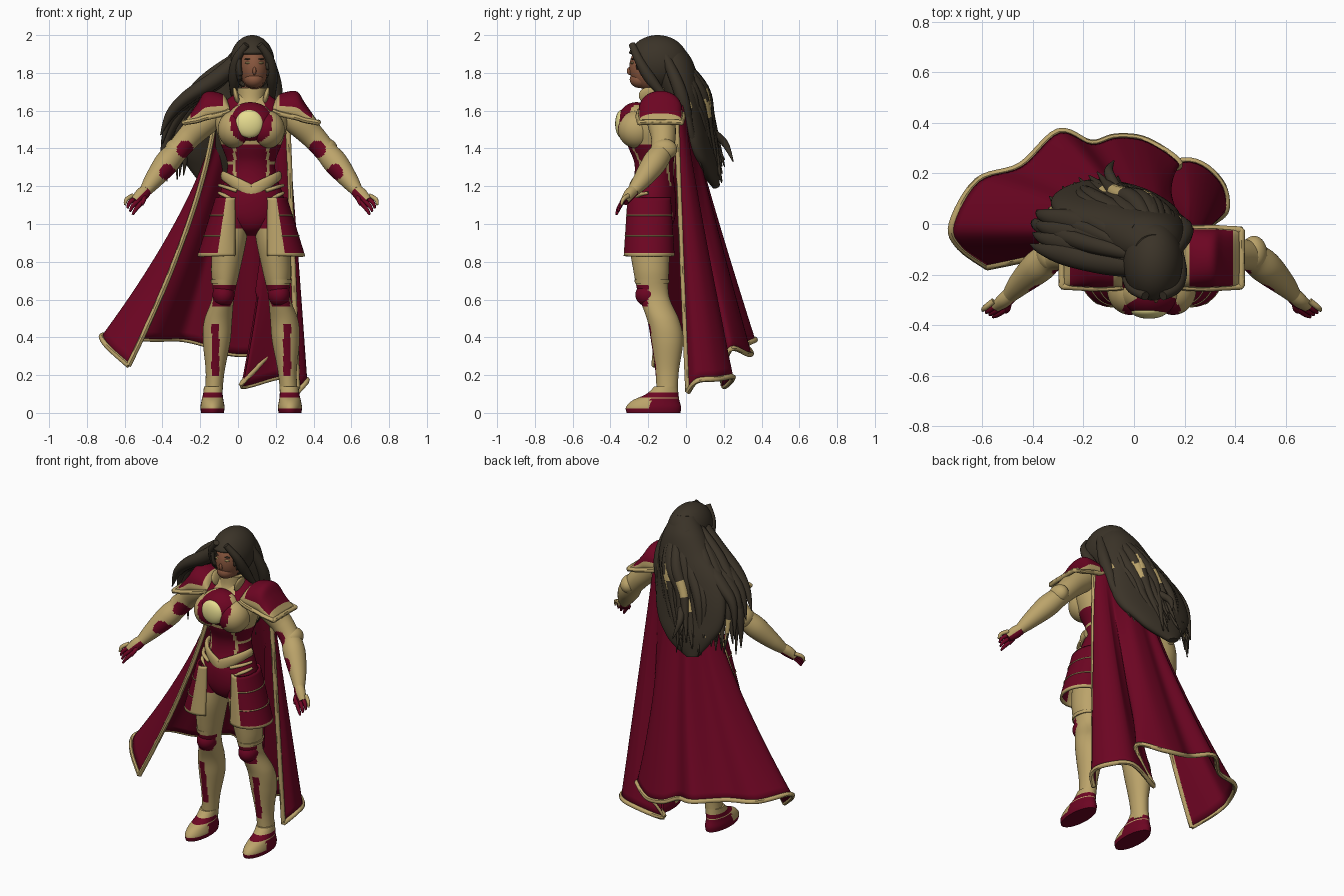
import bpy, bmesh, math, random
from mathutils import Vector, Matrix

random.seed(4)
if "Cube" in bpy.data.objects:
    bpy.data.objects.remove(bpy.data.objects["Cube"])

MID = 0.07                        # centre line of the body
X, Y, Z = Vector((1, 0, 0)), Vector((0, 1, 0)), Vector((0, 0, 1))
GOLD, RED, HAIR, SKIN, GLOW = range(5)
MATS = []
for label, rgb in [("pale gold", (.5, .37, .145)), ("crimson", (.15, .0015, .016)),
                   ("dark brown hair", (.043, .033, .021)), ("skin", (.25, .095, .048)),
                   ("chest light", (.8, .72, .28))]:
    m = bpy.data.materials.new(label)
    m.use_nodes = True
    m.diffuse_color = (*rgb, 1)
    m.node_tree.nodes["Principled BSDF"].inputs["Base Color"].default_value = (*rgb, 1)
    MATS.append(m)


def finish(bm, name, rule, thick=0):
    """Turn a bmesh into an object; rule is a colour or a function of (side distance, y, z)."""
    bmesh.ops.recalc_face_normals(bm, faces=bm.faces)
    for f in bm.faces:
        c = f.calc_center_median()
        f.material_index = rule(abs(c.x - MID), c.y, c.z) if callable(rule) else rule
    me = bpy.data.meshes.new(name)
    bm.to_mesh(me)
    bm.free()
    ob = bpy.data.objects.new(name, me)
    bpy.context.collection.objects.link(ob)
    for m in MATS:
        me.materials.append(m)
    if thick:
        mod = ob.modifiers.new("thickness", 'SOLIDIFY')
        mod.thickness, mod.offset = thick, -1
    return ob


def spline(pts, sub):
    P, out = [pts[0], *pts, pts[-1]], []
    for a, b, c, d in zip(P, P[1:], P[2:], P[3:]):
        for k in range(sub):
            t = k / sub
            out.append([.5 * (2*q + (r-p)*t + (2*p - 5*q + 4*r - s)*t*t + (3*q - p - 3*r + s)*t**3)
                        for p, q, r, s in zip(a, b, c, d)])
    return out + [list(pts[-1])]


def skin_rows(bm, rows, closed):
    vs = [[bm.verts.new(p) for p in row] for row in rows]
    n = len(rows[0])
    for a, b in zip(vs, vs[1:]):
        for j in range(n if closed else n - 1):
            bm.faces.new((a[j], a[(j+1) % n], b[(j+1) % n], b[j]))
    if closed:
        bm.faces.new(vs[0])
        bm.faces.new(vs[-1])


def sheet(name, rows, thick, edge=None):
    """Crimson sheet; edge(row, column) picks the faces of its gold border."""
    bm = bmesh.new()
    skin_rows(bm, rows, False)
    ob = finish(bm, name, RED, thick)
    for f in ob.data.polygons:
        if edge and edge(*divmod(f.index, len(rows[0]) - 1)):
            f.material_index = GOLD


def tube(name, pts, rule, ref=Y, n=24, sub=6):
    """Smooth tube through (x, y, z, radius, [radius]); ref None keeps the rings level."""
    path = spline([(*p, p[3]) if len(p) == 4 else p for p in pts], sub)
    rows = []
    for i, p in enumerate(path):
        t = Vector(path[min(i+1, len(path)-1)][:3]) - Vector(path[max(i-1, 0)][:3])
        u, v = X, Y
        if ref:
            u = t.cross(ref).normalized()
            v = u.cross(t).normalized()
        angles = [2 * math.pi * k / n for k in range(n)]
        rows.append([Vector(p[:3]) + u*p[3]*math.cos(a) + v*p[4]*math.sin(a) for a in angles])
    bm = bmesh.new()
    skin_rows(bm, rows, True)
    return finish(bm, name, rule)


def blob(name, loc, radii, rule, tilt=0, cut=None, thick=0):
    bm = bmesh.new()
    bmesh.ops.create_uvsphere(bm, u_segments=48, v_segments=36, radius=1)
    if cut:
        gone = [f for f in bm.faces if cut(*f.calc_center_median())]
        bmesh.ops.delete(bm, geom=gone, context='FACES')
    bm.transform(Matrix.Translation(loc) @ Matrix.Rotation(tilt, 4, 'Y') @ Matrix.Diagonal((*radii, 1)))
    return finish(bm, name, rule, thick)


# torso with painted armour panels
def torso_rule(d, y, z):
    if z > 1.57:
        return RED if .07 < d < .15 and y < -.12 else GOLD
    if z > 1.42:
        return GOLD
    return GOLD if z > 1.2 and (.08 < d < .096 or (d > .09 and 1.31 < z < 1.33)) else RED

tube("torso", [(MID, -.14, 1.7, .07, .06), (MID, -.145, 1.64, .15, .09), (MID, -.16, 1.58, .19, .135),
               (MID, -.18, 1.5, .185, .14), (MID, -.18, 1.42, .16, .13), (MID, -.17, 1.33, .128, .105),
               (MID, -.17, 1.25, .135, .105), (MID, -.18, 1.15, .17, .125), (MID, -.18, 1.05, .185, .125),
               (MID, -.18, .98, .12, .1), (MID, -.18, .94, .04, .05)], torso_rule, None, 80, 10)
tube("collar", [(MID, -.15, 1.61, .1, .1), (MID, -.15, 1.66, .075, .08),
                (MID + .005, -.15, 1.72, .08, .075)], GOLD, None)
belt = []
for k in range(13):
    a = math.pi * (1 + k / 12)
    belt.append((MID + .148 * math.cos(a), -.175 + .115 * math.sin(a),
                 1.17 + .085 * abs(math.cos(a)), .014, .038 - .012 * abs(math.cos(a))))
tube("belt", belt, GOLD, Z, 16, 3)
chest_rule = lambda d, y, z: RED if math.hypot(d, z - 1.535) < .112 else GOLD
blob("chest_plate", (MID - .005, -.262, 1.535), (.13, .103, .11), chest_rule)
blob("chest_light", (MID - .01, -.341, 1.53), (.074, .034, .074), GLOW)

# head and face
blob("head", (.085, -.2, 1.83), (.076, .1, .12), SKIN)
blob("jaw", (.085, -.24, 1.765), (.052, .058, .046), SKIN)
blob("nose", (.087, -.295, 1.81), (.01, .018, .022), SKIN)
tube("neck", [(.07, -.14, 1.64, .055), (.075, -.16, 1.78, .055)], SKIN, None)
for s in (1, -1):
    blob("eye", (.087 + s * .031, -.285, 1.853), (.019, .009, .006), GOLD)
    blob("eyebrow", (.087 + s * .032, -.281, 1.873), (.02, .009, .004), HAIR)

# limbs and side armour, built once per side
def arm_rule(d, y, z):
    upper = math.hypot(d - .35, z - 1.395) < .045 and y < -.13
    return RED if upper or math.hypot(d - .445, z - 1.275) < .042 and y < -.18 else GOLD

def leg_rule(d, y, z):
    if .2 < z < .47 and abs(d - .19) < .02 and y < -.1:
        return RED
    return RED if (.56 < z < .68 and y < -.2) or (z > .97 and d < .1) else GOLD

def foot_rule(d, y, z):
    return RED if z < .022 or (y > -.19 and z < .075) or (.085 < z < .11) else GOLD

for s, side in ((1, "left"), (-1, "right")):
    at = lambda pts: [(MID + s * p[0], *p[1:]) for p in pts]
    tube(side + "_arm", at([(.17, -.13, 1.6, .07), (.25, -.13, 1.54, .075), (.33, -.12, 1.46, .065),
                            (.395, -.13, 1.385, .06), (.45, -.17, 1.32, .065), (.52, -.235, 1.23, .048),
                            (.56, -.28, 1.175, .032)]), arm_rule, Y, 48, 12)
    blob(side + "_elbow_guard", (MID + s * .405, -.115, 1.395), (.052, .068, .056), GOLD)
    tube(side + "_palm", at([(.55, -.27, 1.185, .03), (.58, -.3, 1.155, .036, .03),
                             (.615, -.325, 1.12, .026, .022)]),
         lambda d, y, z: GOLD if d + z > 1.736 else RED)
    for k in range(4):
        o = (k - 1.5) * .017
        tube(side + "_finger", at([(.6 + o, -.32 + o * .6, 1.135 + o * .6, .012),
                                   (.635 + o, -.345 + o * .5, 1.105 + o, .011),
                                   (.648 + o * .8, -.355 + o * .5, 1.075 + o, .006)]),
             GOLD if k == 3 else RED, Y, 10, 4)
    tube(side + "_thumb", at([(.565, -.3, 1.155, .014), (.57, -.335, 1.125, .012),
                              (.578, -.35, 1.1, .006)]), RED, Y, 10, 4)
    blob(side + "_breast", (MID + s * .085, -.258, 1.5), (.092, .102, .1), chest_rule)
    blob(side + "_collar_point", (MID + s * .08, -.2, 1.68), (.014, .05, .045), GOLD, s * .25)
    # shoulder pad: angular crest swept over the shoulder, flaring to a gold rim
    rows = []
    for i, (d, z) in enumerate(spline([(.115, 1.63), (.14, 1.68), (.19, 1.7), (.245, 1.7),
                                       (.285, 1.64), (.355, 1.54)], 4)):
        base, row = 1.6 - .065 * i / 20, []
        for j in range(25):
            a = math.pi * j / 24
            row.append((MID + s * d, -.135 - (.112 + .006 * math.sin(i / 6)) * math.cos(a),
                        base + (z - base) * math.sin(a) ** .7))
        rows.append(row)
    sheet(side + "_shoulder_pad", rows, .014, lambda i, j: i < 5 or i > 17 or j < 2 or j > 21)
    tube(side + "_pad_rim", [(*r[0], .014) for r in rows] + [(*p, .014) for p in rows[-1][1:-1]]
         + [(*r[-1], .014) for r in reversed(rows)], GOLD, Z, 8, 1)
    tube(side + "_leg", at([(.085, -.18, 1.07, .085, .11), (.115, -.19, .9, .087, .108),
                            (.135, -.185, .76, .077, .095), (.147, -.17, .62, .058, .08),
                            (.175, -.12, .49, .074, .085), (.183, -.1, .38, .073, .085),
                            (.191, -.1, .22, .05, .062), (.2, -.1, .09, .046, .055)]),
         leg_rule, None, 56, 12)
    blob(side + "_knee", (MID + s * .147, -.2, .625), (.058, .068, .062), RED)
    tube(side + "_knee_band", at([(.145, -.18, .685, .068, .09), (.144, -.18, .705, .071, .093)]), GOLD, None)
    tube(side + "_foot", at([(.205, -.172, 0, .06, .142), (.205, -.172, .03, .064, .146),
                             (.205, -.16, .065, .058, .125), (.203, -.125, .1, .052, .085),
                             (.2, -.105, .14, .05, .062)]), foot_rule, None, 40, 6)
    # thigh plate wrapping the hip
    rows = []
    for i in range(21):
        t = i / 20
        arc = [math.radians(-125 + 225 * j / 30) for j in range(31)]
        rows.append([(MID + s * (.122 + .036*t + (.068 + .06*t) * math.cos(a)),
                      -.195 + (.115 + .02*t) * math.sin(a), 1.14 - .31*t) for a in arc])
    sheet(side + "_thigh_plate", rows, .014, lambda i, j: i == 19 or j < 6 or j > 27)
    for i in (6, 13):
        tube(side + "_plate_seam", [(*p, .004) for p in rows[i][6:28]], GOLD, Z, 6, 1)
    for k in (0, 1):              # short hip bars above the plate
        tube(side + "_hip_bar", at([(.075 + .02*k, -.285 + .01*k, 1.175 - .045*k, .012, .01),
                                    (.135 + .015*k, -.255 + .01*k, 1.195 - .04*k, .012, .01),
                                    (.17, -.2, 1.205 - .04*k, .008)]), GOLD, Z, 10)

# cape swept from the shoulders to a wind-blown hem, folded over near the bottom
hem = spline([(.315, .01, .11), (.365, .06, .17), (.34, .17, .18), (.22, .25, .19), (.02, .2, .14),
              (.1, .2, .24), (.18, .24, .34), (.05, .33, .31), (-.07, .345, .32), (-.17, .32, .36),
              (-.3, .365, .39), (-.45, .23, .39), (-.62, .17, .4), (-.72, .0, .41),
              (-.69, -.09, .35), (-.58, -.17, .25)], 6)
rows = []
for i in range(31):
    t, row = i / 30, []
    for j, h in enumerate(hem):
        a = math.pi * j / (len(hem) - 1)
        top = (MID + .19 * math.cos(a), -.05 + .06 * math.sin(a), 1.6 + .05 * math.sin(a))
        bend = .9 if h[0] > .2 else 1.45 + 12 * max(h[0], 0)
        row.append(Vector([p + (q - p) * e for p, q, e in zip(top, h, (t ** bend, t ** 1.1, t))]))
    rows.append(row)
sheet("cape", rows, .012)
trim = lambda line: [(*p, .014) for p in line]
tube("cape_hem_trim", trim(rows[-1]), GOLD, Z, 8, 1)
for k in (0, -1):
    tube("cape_edge_trim", trim([r[k] for r in rows]), GOLD, Y, 8, 1)

# hair: cap, flowing mass, loose strands with gold glints
blob("hair_cap", (.075, -.15, 1.855), (.118, .163, .145), HAIR, 0,
     lambda x, y, z: y < -.3 and z < .36 and abs(x - .08) < .65, .02)
tube("hair_mass", [(.075, -.1, 1.95, .07, .06), (.06, -.07, 1.84, .135, .105), (.02, -.02, 1.7, .19, .1),
                   (-.05, .03, 1.54, .25, .09), (-.1, .08, 1.41, .24, .07),
                   (-.13, .125, 1.3, .17, .05), (-.16, .16, 1.2, .04, .02)], HAIR, Y, 48, 8)
for k in range(34):
    f = k / 33                    # sweeps from the blown side round to the far side
    r = random.uniform
    arch = math.sin(f * 3)
    bend = Vector((-.2 + .4 * f, -.06 + .13 * arch + r(-.02, .02), 1.73 - .03 * f))
    low = Vector((-.35 + .52 * f + r(-.02, .02), -.01 + .14 * arch, 1.5 + r(-.04, .05)))
    tip = Vector((-.37 + .46 * f + r(-.04, .03), .03 + .15 * arch + r(-.02, .03), 1.27 + r(-.06, .08)))
    w, glint = r(.016, .028), r(1.36, 1.68)
    strand = [(.0 + .16 * f, -.12 + .07 * arch, 1.89, w), (*bend, w * 1.4), (*low, w * 1.1), (*tip, .003)]
    tube("hair_strand", strand, lambda d, y, z: GOLD if k % 2 and abs(z - glint) < .045 else HAIR, Y, 10, 8)
for k in range(4):                # broad locks blown over the right shoulder
    dy = .045 * k
    tube("blown_lock", [(.02, -.17 + dy, 1.88, .045), (-.12, -.15 + dy, 1.765 - dy * .2, .045, .05),
                        (-.27, -.12 + dy, 1.67 - dy * .3, .036, .045), (-.36, -.1 + dy, 1.58 - dy * .4, .024),
                        (-.41 + dy * .2, -.08 + dy, 1.47 - dy, .003)], HAIR, Y, 14)
tube("back_wisp", [(-.04, .08, 1.52, .03), (-.08, .16, 1.47, .022), (-.1, .21, 1.42, .018),
                   (-.08, .25, 1.33, .003)], HAIR, X, 12)
for s in (1, -1):                 # locks framing the face
    tube("face_lock", [(.08 + s * .035, -.285, 1.95, .018), (.08 + s * .088, -.25, 1.87, .024),
                       (.08 + s * .1, -.19, 1.77, .03), (.08 + s * .1, -.1, 1.66, .014)], HAIR, Y, 12)

# smooth shading that keeps hard edges
bpy.ops.object.select_all(action='DESELECT')
for ob in bpy.context.scene.objects:
    if ob.type == 'MESH':
        ob.select_set(True)
        bpy.context.view_layer.objects.active = ob
bpy.ops.object.shade_smooth_by_angle(angle=math.radians(45))
